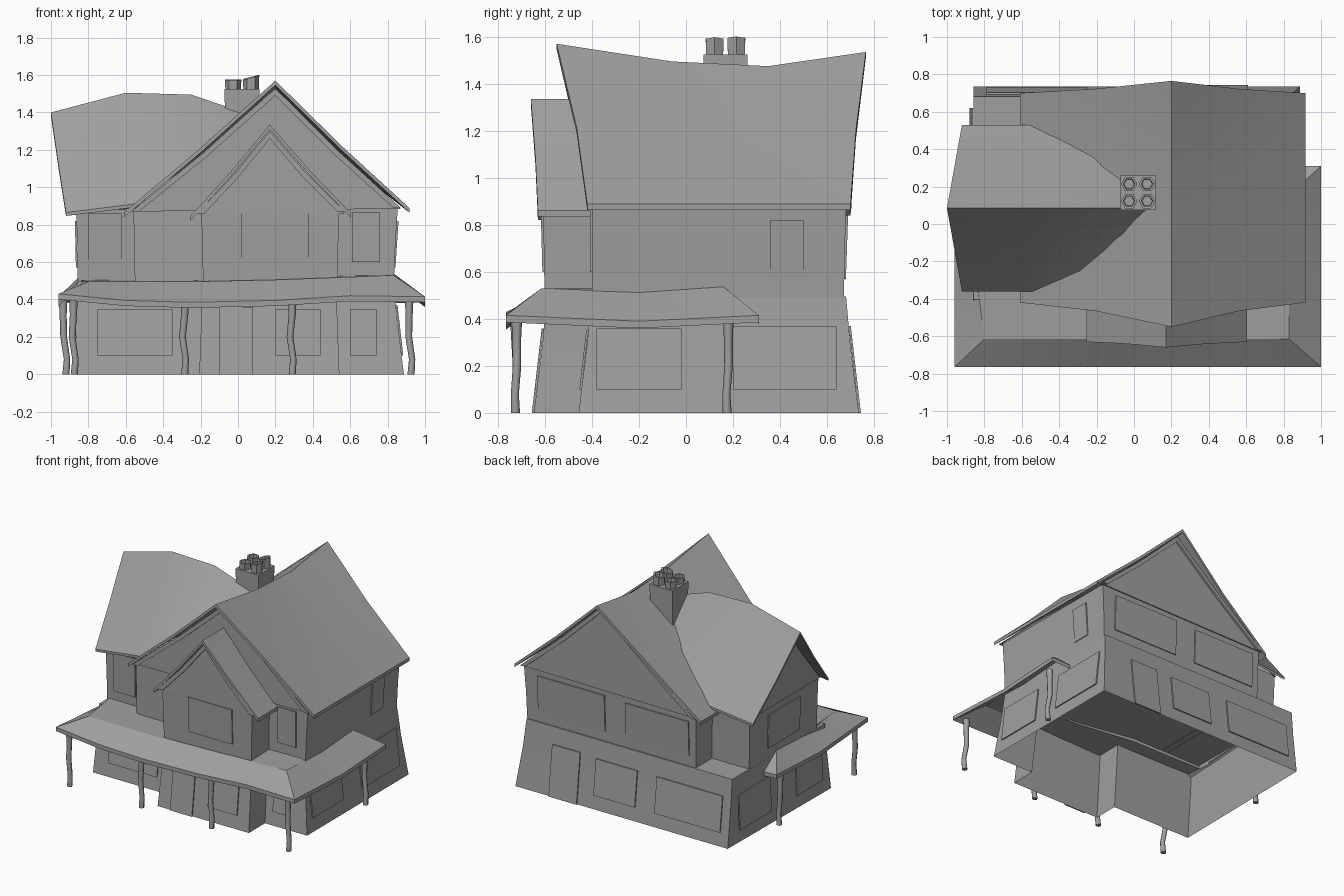
import bpy, bmesh, math
from mathutils import Vector

if "Cube" in bpy.data.objects:
    bpy.data.objects.remove(bpy.data.objects["Cube"])

grey = bpy.data.materials.new("grey")
grey.diffuse_color = (.35, .35, .35, 1)
grey.use_nodes = True
grey.node_tree.nodes["Principled BSDF"].inputs["Base Color"].default_value = grey.diffuse_color


def loft(name, rings, cap0=True, cap1=True, angle=30, fold=False):
    """Skin closed rings of equal size; fold caps a band-shaped ring with quads."""
    bm = bmesh.new()
    vs = [[bm.verts.new(p) for p in r] for r in rings]
    n = len(rings[0])
    for a, b in zip(vs, vs[1:]):
        for i in range(n):
            j = (i + 1) % n
            bm.faces.new((a[i], a[j], b[j], b[i]))
    for ring, wanted in ((vs[0], cap0), (vs[-1], cap1)):
        if wanted and fold:
            for i in range(n // 2 - 1):
                bm.faces.new((ring[i], ring[i + 1], ring[n - 2 - i], ring[n - 1 - i]))
        elif wanted:
            bm.faces.new(ring)
    bmesh.ops.remove_doubles(bm, verts=bm.verts, dist=1e-5)
    bmesh.ops.recalc_face_normals(bm, faces=bm.faces)
    me = bpy.data.meshes.new(name)
    bm.to_mesh(me)
    bm.free()
    me.materials.append(grey)
    ob = bpy.data.objects.new(name, me)
    bpy.context.collection.objects.link(ob)
    bpy.ops.object.select_all(action='DESELECT')
    ob.select_set(True)
    bpy.context.view_layer.objects.active = ob
    bpy.ops.object.shade_smooth_by_angle(angle=math.radians(angle))
    return ob


def flare(z):
    """Outward lean of the crooked walls at height z."""
    t = [(0, .057), (.3, .02), (.53, .0), (.9, .025), (2, .025)]
    for (z0, f0), (z1, f1) in zip(t, t[1:]):
        if z <= z1:
            return f0 + (f1 - f0) * (z - z0) / (z1 - z0)


def walls(name, outline, heights, cap=True):
    """outline: x, y and outward direction of each corner."""
    loft(name, [[(x + sx * flare(z), y + sy * flare(z), z)
                 for x, y, sx, sy in outline] for z in heights], False, cap)


def roof(name, axis, ridge, eave_a, eave_b, bend, t):
    """Sagging gable roof running along the given axis."""
    def mid(a, r):
        m = a.lerp(r, .5)
        m[axis] = a[axis] + bend * (r[axis] - a[axis])
        m.z -= .012
        return m
    rings = []
    for r, a, b in zip(ridge, eave_a, eave_b):
        r, a, b = Vector(r), Vector(a), Vector(b)
        top = [a, mid(a, r), r, mid(b, r), b]
        rings.append(top + [p - Vector((0, 0, t)) for p in reversed(top)])
    loft(name, rings, fold=True)


def gable(name, axis, pos, a, r, b, inner):
    """Triangular wall filling a roof end; a, r, b are (across, z)."""
    prof = [a, ((a[0] + r[0]) / 2, (a[1] + r[1]) / 2 - .015), r,
            ((b[0] + r[0]) / 2, (b[1] + r[1]) / 2 - .015), b]
    put = (lambda u, d, z: (d, u, z)) if axis == 0 else (lambda u, d, z: (u, d, z))
    loft(name, [[put(u, d, z) for u, z in prof] for d in (pos, inner)])


def trim(name, pos, a, r, b, w):
    """Board following the roof edge in front of a gable."""
    def prof(k):
        return [(a[0] + k, a[1]), ((a[0] + r[0]) / 2 + k / 2, (a[1] + r[1]) / 2 - .015 - k / 2),
                (r[0], r[1] - k), ((b[0] + r[0]) / 2 - k / 2, (b[1] + r[1]) / 2 - .015 - k / 2),
                (b[0] - k, b[1])]
    out = prof(0) + prof(w)[::-1]
    loft(name, [[(u, d, z) for u, z in out] for d in (pos, pos + .02)], fold=True)


# Storeys
walls("lower_walls", [(-.857, -.40, -.25, -1), (-.19, -.40, -.3, -1), (-.19, -.59, -.3, -1),
                      (.525, -.59, .3, -1), (.525, -.40, .3, -1), (.83, -.40, 1, -1),
                      (.83, .678, 1, 1), (-.857, .678, 0, 1)], (0, .15, .3, .495))
walls("upper_main_walls", [(-.55, -.40, -.4, 0), (.83, -.40, 1, 0),
                           (.83, .67, 1, .5), (-.55, .67, -.4, .5)], (.49, .7, .89), False)
walls("upper_wing_walls", [(-.855, -.31, -.4, -.4), (-.5, -.31, 0, -.4),
                           (-.5, .48, 0, .4), (-.855, .48, -.4, .4)], (.49, .7, .88), False)
walls("upper_bay_walls", [(-.185, -.6, -.5, -.4), (.53, -.6, .5, -.4),
                          (.53, -.38, .5, 0), (-.185, -.38, -.5, 0)], (.485, .7, .88), False)

# Roofs
ys = (-.42, -.05, .35, .70)
roof("main_roof", 1,
     [(.2, -.55, 1.57), (.2, -.06, 1.495), (.2, .35, 1.475), (.2, .765, 1.535)],
     [(-.61, y, .865) for y in ys], [(.918, y, .888) for y in ys], .35, .025)
roof("wing_roof", 0,
     [(-1, .085, 1.40), (-.6, .085, 1.505), (-.25, .085, 1.495), (.12, .085, 1.37)],
     [(-.92, -.36, .865), (-.56, -.36, .91), (-.3, -.36, 1.0), (0, -.36, 1.02)],
     [(-.92, .53, .865), (-.56, .53, .905), (-.3, .53, .94), (0, .53, .95)], .5, .018)
roof("bay_roof", 1, [(.17, -.66, 1.335), (.17, -.38, 1.335)],
     [(-.255, -.63, .845), (-.255, -.38, .845)], [(.605, -.63, .86), (.605, -.38, .86)], .35, .025)

# Gable walls and trim
gable("front_gable", 1, -.41, (-.57, .87), (.2, 1.53), (.87, .885), -.39)
gable("back_gable", 1, .69, (-.57, .87), (.2, 1.505), (.87, .885), .67)
gable("wing_gable", 0, -.87, (-.33, .87), (.085, 1.405), (.5, .87), -.84)
gable("bay_gable", 1, -.613, (-.22, .86), (.17, 1.295), (.57, .86), -.59)
trim("front_gable_trim", -.425, (-.57, .87), (.2, 1.53), (.87, .89), .04)
trim("back_gable_trim", .685, (-.57, .87), (.2, 1.505), (.87, .89), .04)
trim("bay_gable_trim", -.63, (-.22, .86), (.17, 1.30), (.57, .87), .04)

# Wraparound porch roof: outer edge, inner edge, wall line at each station
stations = [((-.85, .31, .41), (-.85, .155, .52), (-.84, .155, .52)),
            ((-.96, .31, .415), (-.85, .155, .52), (-.84, .155, .52)),
            ((-.96, -.2, .39), (-.85, -.2, .50), (-.84, -.2, .505)),
            ((-.96, -.765, .43), (-.80, -.615, .495), (-.84, -.30, .505))]
for x, y, zo, zi in ((-.6, -.3, .395, .495), (-.25, -.30, .385, .495),
                     (.2, -.38, .395, .505), (.6, -.38, .42, .52)):
    stations.append(((x, -.765, zo), (x, -.615, zi), (x, y, zi + .007)))
stations += [((1, -.765, .415), (.83, -.615, .53), (.8, -.38, .53)),
             ((1, -.2, .39), (.83, -.2, .515), (.8, -.2, .515)),
             ((1, .31, .415), (.83, .155, .54), (.8, .155, .54)),
             ((.83, .31, .41), (.83, .155, .54), (.8, .155, .54))]
loft("porch_roof", [list(s) + [(x, y, z - .03) for x, y, z in reversed(s)]
                    for s in stations], angle=20, fold=True)

# Crooked porch posts
for i, (x, y, lean) in enumerate([(-.875, -.725, -.005), (-.285, -.725, .0), (.29, -.725, .0),
                                  (.925, -.725, -.01), (-.92, .22, -.015), (.925, .175, -.01)]):
    path = [(0, 0, .019), (.006, .08, .017), (-.012, .2, .018), (lean, .32, .019), (lean, .4, .023)]
    loft(f"porch_post_{i + 1}",
         [[(x + dx + r * math.cos(k * math.pi / 4), y - dx * .5 + r * math.sin(k * math.pi / 4), z)
           for k in range(8)] for dx, z, r in path], angle=50)

# Chimney stack and pots
cx, cy = .022, .168
loft("chimney", [[(cx + sx * h, cy + sy * h, z) for sx, sy in ((-1, -1), (1, -1), (1, 1), (-1, 1))]
                 for h, z in ((.088, 1.15), (.094, 1.525))])
for i, (sx, sy, h, tilt) in enumerate([(-1, -1, .05, 0), (1, -1, .065, .3),
                                       (-1, 1, .055, .0), (1, 1, .07, .25)]):
    rings = []
    for r, k in ((.041, 0), (.044, 1), (.031, 1), (.028, .2)):
        ring = []
        for a in range(6):
            dx, dy = r * math.cos(a * math.pi / 3), r * math.sin(a * math.pi / 3)
            ring.append((cx + sx * .048 + dx, cy + sy * .046 + dy, 1.52 + k * (h + tilt * dx)))
        rings.append(ring)
    loft(f"chimney_pot_{i + 1}", rings)

# Windows and doors: wall, u range, z range
base = {"right": (0, .83, 1, 1), "left": (0, -.857, -1, .3), "back": (1, .678, 1, 1),
        "back_upper": (1, .67, 1, .5), "front": (1, -.40, -1, 1), "front_upper": (1, -.40, -1, 0),
        "bay": (1, -.59, -1, 1), "bay_upper": (1, -.6, -1, .4), "wing_front": (1, -.31, -1, .4)}
openings = [("right", -.38, -.02, .1, .36), ("right", .2, .64, .1, .37), ("right", .36, .5, .57, .82),
            ("left", -.1, .27, .57, .82), ("left", .25, .62, .1, .36), ("left", -.35, -.05, .1, .36),
            ("back_upper", .19, .74, .57, .84), ("back_upper", -.5, .02, .57, .83),
            ("back", .38, .61, 0, .37), ("back", -.09, .25, .1, .36), ("back", -.79, -.25, .1, .36),
            ("bay_upper", .02, .38, .6, .86), ("front_upper", .61, .76, .6, .865),
            ("wing_front", -.8, -.62, .57, .86), ("bay", -.1, .08, 0, .36), ("bay", .2, .44, .1, .35),
            ("front", .6, .74, .1, .35), ("front", -.75, -.35, .1, .35)]
for i, (side, u0, u1, z0, z1) in enumerate(openings):
    axis, pos, s, f = base[side]
    rings = []
    for depth in (.0, .009):
        ring = []
        for u, z in ((u0, z0), (u1, z0), (u1, z1), (u0, z1)):
            d = pos + s * (f * flare(z) + depth)
            ring.append((d, u, z) if axis == 0 else (u, d, z))
        rings.append(ring)
    loft(f"{'door' if z0 == 0 else 'window'}_{side}_{i + 1}", rings, cap0=False)
